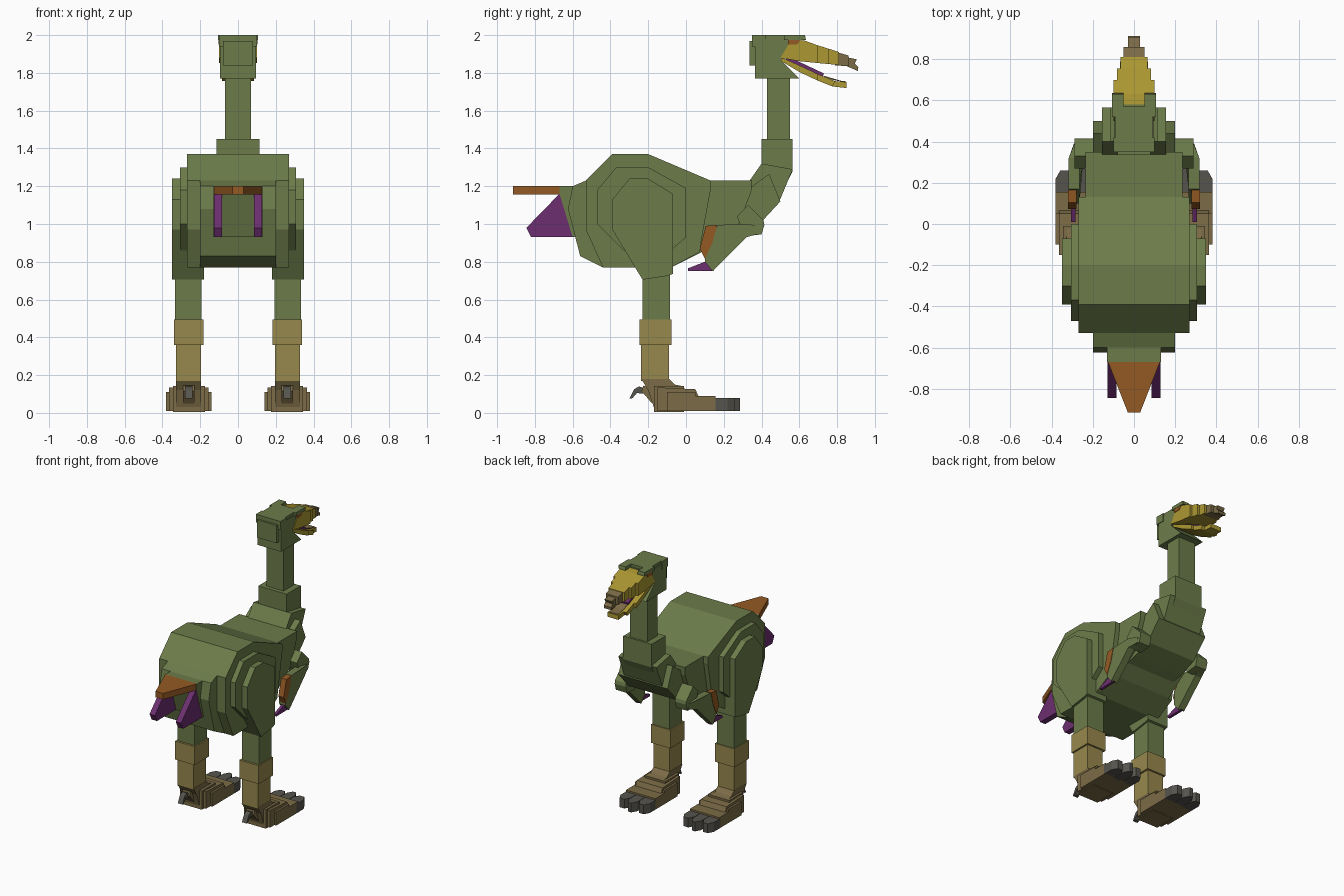
import bpy, bmesh

cube = bpy.data.objects.get("Cube")
if cube:
    bpy.data.objects.remove(cube)


def material(name, rgb):
    lin = [((c / 255 + 0.055) / 1.055) ** 2.4 for c in rgb]
    m = bpy.data.materials.new(name)
    m.use_nodes = True
    m.diffuse_color = (*lin, 1)
    m.node_tree.nodes["Principled BSDF"].inputs["Base Color"].default_value = (*lin, 1)
    return m


GREEN = material("olive green", (108, 124, 74))
TAN = material("leg tan", (151, 136, 77))
BROWN = material("foot brown", (124, 108, 71))
GREY = material("claw grey", (86, 84, 77))
YELLOW = material("beak yellow", (172, 152, 50))
ORANGE = material("feather orange", (148, 90, 36))
PURPLE = material("feather purple", (108, 46, 112))


def prism(name, mat, pts, lo, hi, pair=False, axis="x"):
    """Extrude a (y, z) outline along x, or an (x, y) outline along z."""
    def place(p, d):
        return (d, *p) if axis == "x" else (*p, d)
    bm = bmesh.new()
    a = [bm.verts.new(place(p, lo)) for p in pts]
    b = [bm.verts.new(place(p, hi)) for p in pts]
    bm.faces.new(a)
    bm.faces.new(b[::-1])
    n = len(pts)
    for i in range(n):
        bm.faces.new((a[i], b[i], b[(i + 1) % n], a[(i + 1) % n]))
    bmesh.ops.recalc_face_normals(bm, faces=bm.faces)
    me = bpy.data.meshes.new(name)
    bm.to_mesh(me)
    bm.free()
    me.materials.append(mat)
    ob = bpy.data.objects.new(name, me)
    bpy.context.collection.objects.link(ob)
    if pair:
        ob.modifiers.new("mirror", "MIRROR").use_mirror_merge = False
    return ob


def slab(name, mat, pts, w):
    return prism(name, mat, pts, -w, w)


def box(name, mat, x0, x1, y0, y1, z0, z1, pair=False):
    return prism(name, mat, [(y0, z0), (y1, z0), (y1, z1), (y0, z1)], x0, x1, pair)


# Body: layered slabs, narrower layers reach further out
slab("body", GREEN, [(-.39, 1.37), (-.2, 1.37), (.13, 1.23), (.13, 1.18), (.07, .85), (-.08, .77),
                     (-.44, .77), (-.53, .97), (-.53, 1.23)], .27)
slab("body_side_layer", GREEN, [(-.37, 1.3), (-.2, 1.3), (0, 1.19), (0, .93), (-.08, .86), (-.33, .86),
                                (-.47, 1.0), (-.47, 1.18)], .307)
slab("rump", GREEN, [(-.4, 1.23), (-.53, 1.23), (-.6, 1.2), (-.625, 1.08), (-.56, .83), (-.44, .77),
                     (-.3, .77)], .2)
slab("tail_base", GREEN, [(-.5, 1.2), (-.67, 1.2), (-.67, 1.16), (-.6, .93), (-.5, .93)], .13)
slab("chest", GREEN, [(-.05, 1.23), (.35, 1.23), (.345, 1.17), (.28, 1.0), (.08, .85), (-.08, .77),
                      (-.2, .8)], .235)
slab("breast", GREEN, [(.2, 1.18), (.35, 1.2), (.44, 1.265), (.5, 1.12), (.38, .99), (.25, .94), (.1, .9)], .2)

# Tail feathers
prism("tail_feather", ORANGE, [(-.13, -.66), (.13, -.66), (.03, -.915), (-.03, -.915)], 1.155, 1.2, axis="z")
prism("under_tail_feathers", PURPLE, [(-.66, 1.17), (-.845, .98), (-.82, .93), (-.59, .93)], .085, .128, True)

# Neck
slab("neck_base", GREEN, [(.33, 1.22), (.4, 1.32), (.565, 1.29), (.49, 1.11), (.38, 1.03)], .155)
slab("neck_lower", GREEN, [(.4, 1.28), (.4, 1.45), (.565, 1.45), (.565, 1.28), (.5, 1.15)], .115)
box("neck", GREEN, -.07, .07, .43, .55, 1.4, 1.8)

# Head
slab("head", GREEN, [(.365, 1.77), (.365, 1.98), (.58, 1.98), (.58, 1.9), (.5, 1.87), (.6, 1.77)], .095)
box("head_back", GREEN, -.08, .08, .335, .4, 1.84, 1.97)
slab("crown", GREEN, [(.35, 1.97), (.35, 2), (.57, 2), (.57, 1.97)], .09)
prism("brows", GREEN, [(.52, 1.975), (.52, 2), (.63, 2), (.635, 1.975)], .05, .106, True)
prism("eyes", ORANGE, [(.54, 1.95), (.54, 1.99), (.61, 1.985), (.59, 1.95)], .09, .104, True)
box("head_ridge", GREEN, -.1, .1, .35, .42, 1.94, 2)

# Upper beak: nested steps, each narrower and further forward
top = [(.56, 1.98), (.63, 1.97), (.7, 1.945), (.755, 1.928), (.81, 1.91)]
low = [(.5, 1.88), (.6, 1.862), (.7, 1.852), (.755, 1.847), (.81, 1.842)]
for i, w in ((2, .1), (3, .083), (4, .065)):
    slab(f"upper_beak_{i - 1}", YELLOW, top[:i + 1] + low[i::-1], w)
slab("beak_tip", BROWN, [(.79, 1.912), (.86, 1.892), (.86, 1.835), (.79, 1.84)], .05)
slab("beak_hook", BROWN, [(.84, 1.885), (.905, 1.872), (.893, 1.85), (.912, 1.83), (.91, 1.81), (.84, 1.84)], .03)

# Lower beak
jaw_low = [(.5, 1.865), (.6, 1.805), (.7, 1.758), (.775, 1.728), (.85, 1.72)]
jaw_top = [(.51, 1.88), (.6, 1.84), (.7, 1.793), (.79, 1.756), (.85, 1.752)]
for i, w in ((2, .085), (3, .068), (4, .045)):
    slab(f"lower_beak_{i - 1}", YELLOW, jaw_top[:i + 1] + jaw_low[i::-1], w)
slab("tongue", PURPLE, [(.53, 1.888), (.56, 1.877), (.73, 1.797), (.725, 1.78), (.53, 1.868)], .04)
slab("lower_beak_lining", BROWN, [(.73, 1.785), (.79, 1.76), (.845, 1.756), (.845, 1.751), (.73, 1.775)], .035)

# Wings
prism("shoulders", GREEN, [(.27, 1.04), (.33, 1.1), (.41, 1.02), (.415, .995), (.4, .945), (.31, .935)],
      .2, .29, True)
wing = prism("forearms", GREEN, [(.14, .75), (.1, .8), (.1, .9), (.17, .995), (.32, 1.0), (.385, .99),
                                 (.39, .95), (.32, .93)], .265, .317, True)
for v in wing.data.vertices:  # pull the front of the forearm in to the shoulder
    if v.co.y > .37:
        v.co.x -= .025
prism("wing_feathers", ORANGE, [(.105, .99), (.165, .995), (.14, .9), (.1, .815), (.073, .87)], .278, .32, True)
prism("wing_tips", PURPLE, [(.01, .75), (.01, .765), (.1, .8), (.15, .752)], .285, .305, True)

# Legs
prism("thighs", GREEN, [(-.39, 1.13), (-.3, 1.24), (-.2, 1.24), (-.07, 1.16), (-.07, .735), (-.1, .725),
                        (-.23, .705), (-.39, .97)], .18, .35, True)
box("shins", GREEN, .192, .333, -.23, -.085, .48, .76, True)
box("knee_cuffs", TAN, .182, .34, -.245, -.077, .36, .495, True)
box("lower_legs", TAN, .197, .327, -.237, -.09, .17, .37, True)
prism("ankles", BROWN, [(-.237, .18), (-.09, .18), (-.06, .15), (-.01, .14), (-.01, .03), (-.17, .03),
                        (-.2, .12)], .195, .328, True)

# Feet
prism("feet", BROWN, [(-.1, .01), (.155, .01), (.155, .09), (.05, .09), (.05, .11), (-.1, .11)], .14, .38, True)
prism("foot_middle", BROWN, [(-.15, .01), (.1, .01), (.05, .125), (-.15, .135)], .155, .365, True)
box("foot_top", BROWN, .175, .345, -.17, -.01, .005, .143, True)
for i, (x0, x1, y) in enumerate(((.14, .222, .26), (.225, .295, .285), (.298, .38, .26))):
    c = .022
    prism(f"toe_claws_{i + 1}", GREY, [(x0, .14), (x1, .14), (x1, y - .04), (x1 - c, y), (x0 + c, y),
                                       (x0, y - .04)], .01, .078, True, "z")
prism("back_toes", BROWN, [(-.18, .05), (-.18, .13), (-.225, .145), (-.235, .115)], .23, .292, True)
prism("back_claws", GREY, [(-.2, .1), (-.2, .125), (-.25, .14), (-.275, .125), (-.3, .075), (-.283, .078),
                           (-.26, .105)], .242, .28, True)
